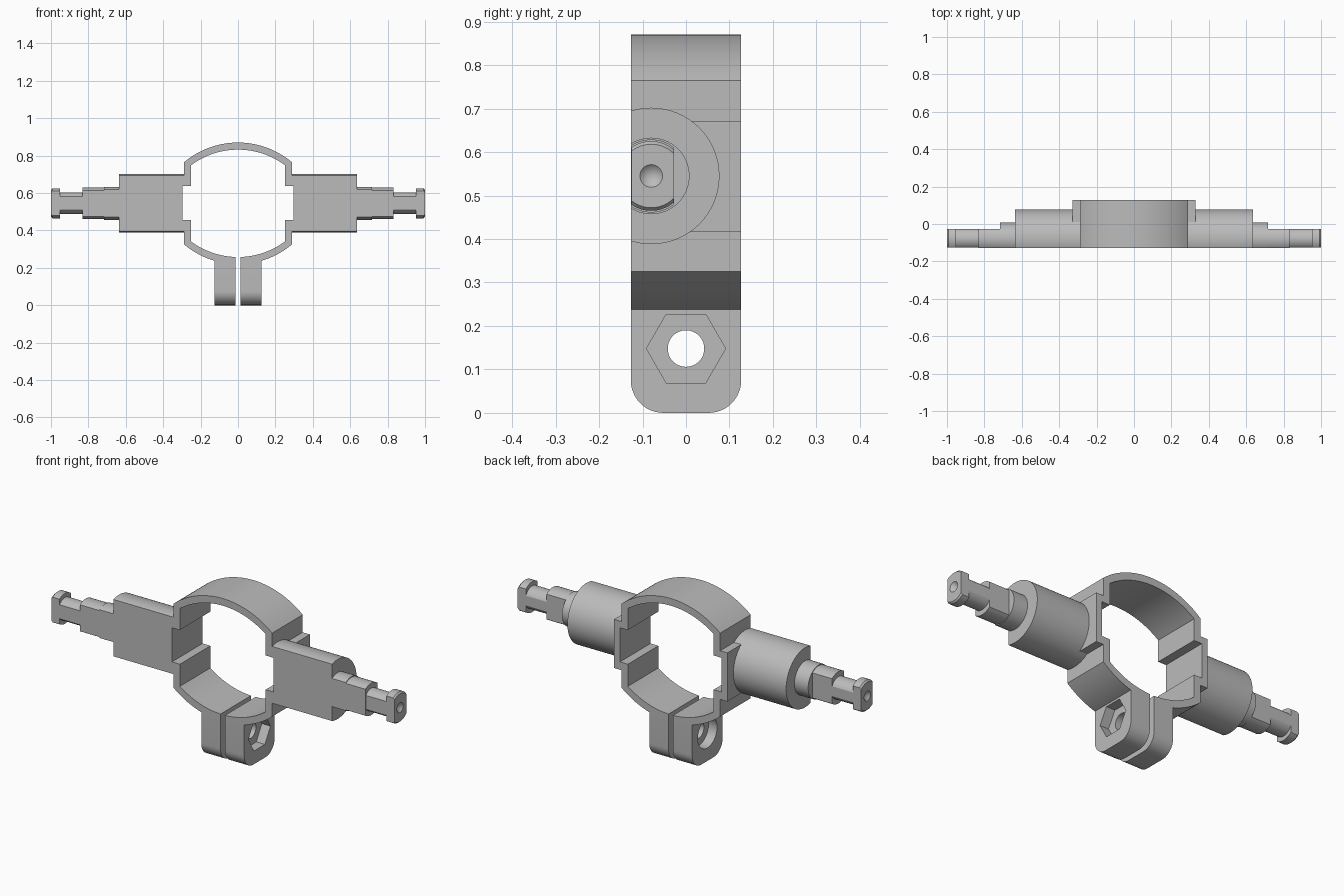
import bpy, bmesh, math
from mathutils import Matrix

if "Cube" in bpy.data.objects:
    bpy.data.objects.remove(bpy.data.objects["Cube"], do_unlink=True)

grey = bpy.data.materials.new("plain grey")
grey.use_nodes = True
COLOUR = (0.5, 0.5, 0.5, 1)
grey.diffuse_color = COLOUR
grey.node_tree.nodes["Principled BSDF"].inputs["Base Color"].default_value = COLOUR

FRONT, BACK = -0.127, 0.127      # depth of the clamp
MID = 0.545                      # height of the arm axis
AXIS_Y = -0.08                   # depth of the arm axis


def make(name, bm):
    bmesh.ops.recalc_face_normals(bm, faces=bm.faces)
    mesh = bpy.data.meshes.new(name)
    bm.to_mesh(mesh)
    bm.free()
    mesh.materials.append(grey)
    obj = bpy.data.objects.new(name, mesh)
    bpy.context.collection.objects.link(obj)
    return obj


def select(obj):
    bpy.ops.object.select_all(action='DESELECT')
    obj.select_set(True)
    bpy.context.view_layer.objects.active = obj


def smooth(obj):
    select(obj)
    bpy.ops.object.shade_smooth_by_angle(angle=math.radians(25))


def cut(obj, cutter):
    cutter.hide_render = True
    select(obj)
    mod = obj.modifiers.new("cut", 'BOOLEAN')
    mod.operation = 'DIFFERENCE'
    mod.solver = 'EXACT'
    mod.object = cutter
    bpy.ops.object.modifier_apply(modifier=mod.name)
    bpy.data.objects.remove(cutter, do_unlink=True)


def extrude(name, points, offset):
    bm = bmesh.new()
    face = bm.faces.new([bm.verts.new(p) for p in points])
    side = bmesh.ops.extrude_face_region(bm, geom=[face])["geom"]
    bmesh.ops.translate(bm, vec=offset,
                        verts=[v for v in side if isinstance(v, bmesh.types.BMVert)])
    return make(name, bm)


def arc(centre, radius, x0, x1, up, steps=20):
    """Points of a circle above or below its centre, between two x values."""
    pts = []
    for i in range(steps + 1):
        x = x0 + (x1 - x0) * i / steps
        pts.append((x, centre + up * math.sqrt(radius ** 2 - x ** 2)))
    return pts


# Clamp ring: half outline, mirrored and extruded through the depth
SLIT = 0.013
R_OUT, R_IN = 0.447, 0.42
half = arc(2 * MID - 0.423, R_OUT, SLIT, 0.288, -1)
half += [(0.288, 0.416), (0.33, 0.416), (0.33, 0.672), (0.288, 0.672)]
half += arc(0.423, R_OUT, 0.288, 0, 1)
inner = arc(0.412, R_IN, 0, 0.25, 1)
inner += [(0.25, 0.637), (0.296, 0.637), (0.296, 0.457), (0.25, 0.457)]
inner += arc(2 * MID - 0.412, R_IN, 0.25, SLIT, -1)
top_out, top_in = half[-1], inner[0]
mirror = lambda pts: [(-x, z) for x, z in reversed(pts)]
outline = half + mirror(half)[1:] + mirror(inner) + inner[1:]
# the ring is left open at the slit, so the outline is one closed band
ring = extrude("clamp_ring", [(x, FRONT, z) for x, z in outline], (0, BACK - FRONT, 0))
smooth(ring)


# Arms: turned sections, flattened at the front and on the pin's back
def turned(bm, profile, y_max, y_min, steps=64):
    part = bmesh.new()
    rings = []
    for x, r in profile:
        rings.append([part.verts.new((x, AXIS_Y + r * math.cos(a), MID + r * math.sin(a)))
                      for a in (math.tau * i / steps for i in range(steps))])
    for a, b in zip(rings, rings[1:]):
        for i in range(steps):
            j = (i + 1) % steps
            part.faces.new((a[i], a[j], b[j], b[i]))
    bmesh.ops.remove_doubles(part, verts=part.verts, dist=1e-5)
    for y, direction in ((y_min, -1), (y_max, 1)):
        bmesh.ops.bisect_plane(part, geom=part.verts[:] + part.edges[:] + part.faces[:],
                               plane_co=(0, y, 0), plane_no=(0, direction, 0),
                               clear_outer=True)
        edges = [e for e in part.edges if e.is_boundary]
        if edges:
            bmesh.ops.holes_fill(part, edges=edges, sides=0)
    bmesh.ops.recalc_face_normals(part, faces=part.faces)
    temp = bpy.data.meshes.new("section")
    part.to_mesh(temp)
    part.free()
    bm.from_mesh(temp)
    bpy.data.meshes.remove(temp)


def rod(x0, x1, r):
    return [(x0, 0), (x0, r), (x1, r), (x1, 0)]


PIN_BACK = -0.028
head = [(0.952, 0), (0.952, 0.08), (0.992, 0.08), (1, 0.073), (1, 0.026), (0.975, 0)]
sections = [
    ("arm_barrel", rod(0.287, 0.637, 0.157), BACK, FRONT),
    ("arm_collar", rod(0.63, 0.717, 0.088), BACK, FRONT),
    ("arm_flat", rod(0.71, 0.832, 0.084), PIN_BACK, FRONT),
    ("pin_neck", rod(0.825, 0.955, 0.058), PIN_BACK, -0.125),
    ("pin_head", head, PIN_BACK, -0.125),
]
for side, sign in (("left", 1), ("right", -1)):
    for name, profile, y_max, y_min in sections:
        bm = bmesh.new()
        turned(bm, profile, y_max, y_min)
        bmesh.ops.scale(bm, vec=(sign, 1, 1), verts=bm.verts)
        obj = make(side + "_" + name, bm)
        if name == "arm_barrel":
            # the recess of the ring runs a little way into the barrel
            box = bmesh.new()
            bmesh.ops.create_cube(box, size=1, matrix=Matrix.Translation((sign * 0.196, 0, 0.547))
                                  @ Matrix.Diagonal((0.2, 0.6, 0.18, 1)))
            cut(obj, make("recess_cutter", box))
        smooth(obj)


# Lugs: rounded plates with a bolt hole, a nut pocket and a round counterbore
def bore(x0, x1, radius, sides):
    pts = [(x0, radius * math.cos(math.tau * i / sides),
            0.148 + radius * math.sin(math.tau * i / sides)) for i in range(sides)]
    return extrude("bore_cutter", pts, (x1 - x0, 0, 0))


CORNER = 0.075
for side, sign, sides, radius in (("left", 1, 6, 0.091), ("right", -1, 48, 0.08)):
    pts = [(BACK, 0.25), (FRONT, 0.25)]
    for centre, start in ((FRONT + CORNER, math.pi), (BACK - CORNER, 1.5 * math.pi)):
        for i in range(13):
            a = start + i / 12 * math.pi / 2
            pts.append((centre + CORNER * math.cos(a), CORNER + CORNER * math.sin(a)))
    lug = extrude(side + "_lug", [(sign * SLIT, y, z) for y, z in pts],
                  (sign * (0.125 - SLIT), 0, 0))
    cut(lug, bore(-0.3, 0.3, 0.042, 48))
    cut(lug, bore(sign * 0.075, sign * 0.3, radius, sides))
    smooth(lug)
